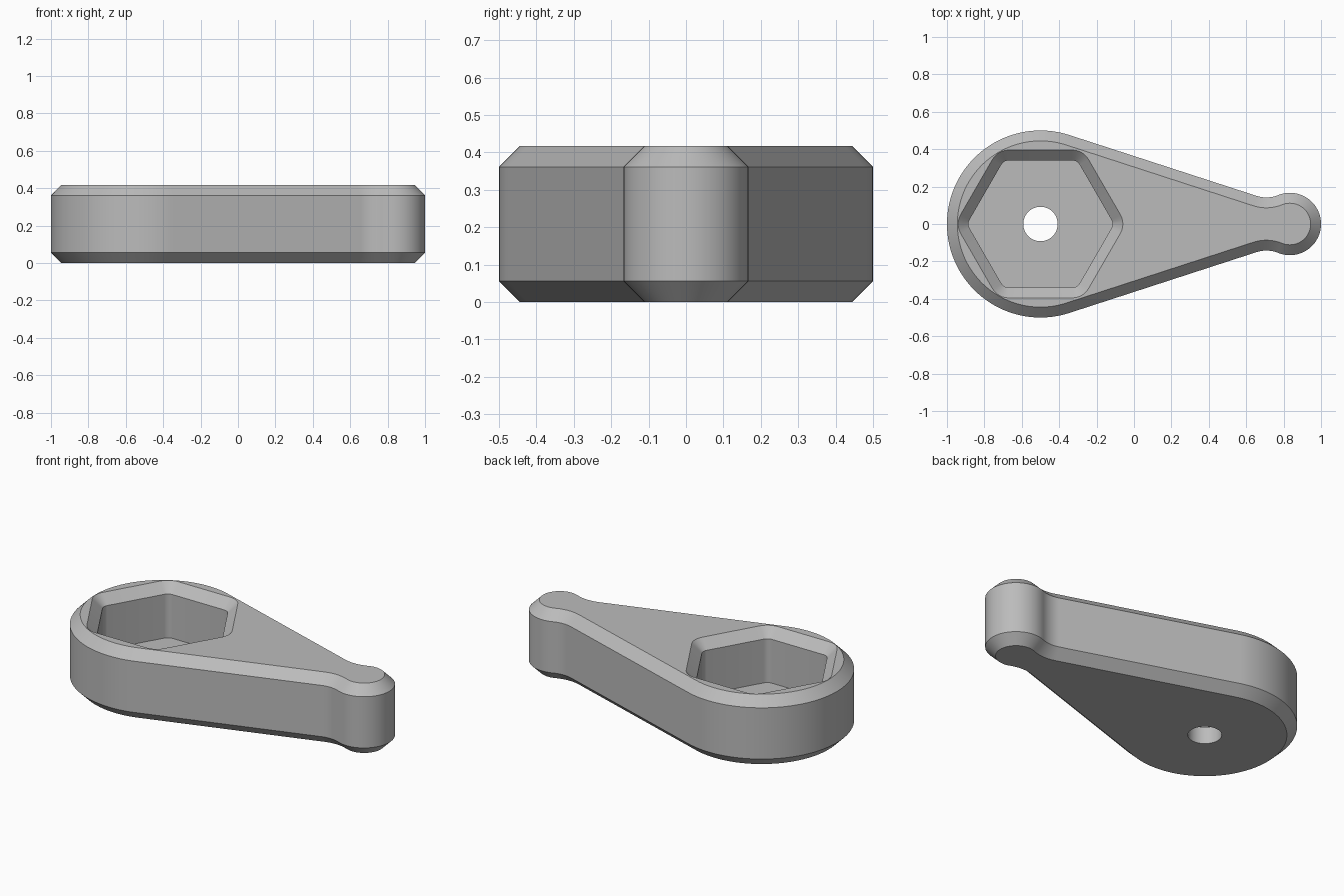
import bpy, bmesh
from math import sin, cos, pi, radians, sqrt, atan2
from mathutils import Vector

cube = bpy.data.objects.get("Cube")
if cube:
    bpy.data.objects.remove(cube)

HEIGHT, CHAMFER, FLOOR = 0.417, 0.0556, 0.1
HEAD, KNOB = Vector((-0.5, 0)), Vector((0.8333, 0))
HEAD_R, KNOB_R, NECK_R = 0.5, 0.1667, 0.1667
SIDE = radians(72)                      # direction the upper straight side faces

grey = bpy.data.materials.new("plain_grey")
grey.use_nodes = True
grey.diffuse_color = (0.5, 0.5, 0.5, 1)
grey.node_tree.nodes["Principled BSDF"].inputs["Base Color"].default_value = grey.diffuse_color


def arc(centre, r, a0, a1, n):
    """Points along an arc, both ends included."""
    angles = [a0 + (a1 - a0) * i / n for i in range(n + 1)]
    return [centre + r * Vector((cos(a), sin(a))) for a in angles]


def handle_outline(inset):
    """Round head, tapering sides, concave neck and round knob."""
    normal = Vector((cos(SIDE), sin(SIDE)))
    along = Vector((-normal.y, normal.x))
    # neck circle touches both the straight side and the knob
    out = normal.dot(HEAD) + HEAD_R + NECK_R - normal.dot(KNOB)
    neck = KNOB + normal * out + along * sqrt((KNOB_R + NECK_R) ** 2 - out ** 2)
    to_neck = atan2(neck.y - KNOB.y, neck.x - KNOB.x)
    upper = arc(KNOB, KNOB_R - inset, 0, to_neck, 24)
    upper += arc(neck, NECK_R + inset, to_neck - pi, SIDE - pi, 12)
    upper += arc(HEAD, HEAD_R - inset, SIDE, pi, 40)
    return upper + [Vector((p.x, -p.y)) for p in upper[-2:0:-1]]


def hex_outline(apothem, r):
    """Hexagon with rounded corners and flats facing front and back."""
    points = []
    for i in range(6):
        a = i * pi / 3
        corner = HEAD + Vector((cos(a), sin(a))) * (apothem - r) / cos(pi / 6)
        points += arc(corner, r, a - pi / 6, a + pi / 6, 6)
    return points


def loft(name, layers):
    """Closed solid through matching outlines at given heights."""
    bm = bmesh.new()
    rings = [[bm.verts.new((p.x, p.y, z)) for p in pts] for pts, z in layers]
    for low, high in zip(rings, rings[1:]):
        for i in range(len(low)):
            j = (i + 1) % len(low)
            bm.faces.new((low[i], low[j], high[j], high[i]))
    bm.faces.new(rings[0][::-1])
    bm.faces.new(rings[-1])
    mesh = bpy.data.meshes.new(name)
    bm.to_mesh(mesh)
    bm.free()
    obj = bpy.data.objects.new(name, mesh)
    mesh.materials.append(grey)
    bpy.context.collection.objects.link(obj)
    return obj


# Chamfered handle body
full, small = handle_outline(0), handle_outline(CHAMFER)
handle = loft("handle_body", [(small, 0), (full, CHAMFER),
                              (full, HEIGHT - CHAMFER), (small, HEIGHT)])

# Nut pocket with a flared mouth, and the bolt hole through its floor
inner, mouth = hex_outline(0.34, 0.045), hex_outline(0.395, 0.1)
above = hex_outline(0.395, 0.1)
pocket = loft("pocket_cutter", [(inner, FLOOR), (inner, HEIGHT - CHAMFER),
                                (mouth, HEIGHT), (above, HEIGHT + 0.1)])
circle = arc(HEAD, 0.092, 0, 2 * pi, 48)[:-1]
hole = loft("hole_cutter", [(circle, -0.1), (circle, HEIGHT)])

for cutter in (pocket, hole):
    cutter.hide_render = True
    cut = handle.modifiers.new(cutter.name, 'BOOLEAN')
    cut.operation, cut.solver, cut.object = 'DIFFERENCE', 'EXACT', cutter

# Bake the cuts, then drop the cutters
graph = bpy.context.evaluated_depsgraph_get()
baked = bpy.data.meshes.new_from_object(handle.evaluated_get(graph))
handle.modifiers.clear()
handle.data = baked
baked.name = "handle_body"
for cutter in (pocket, hole):
    bpy.data.objects.remove(cutter)

# Smooth curves, crisp chamfer edges
bpy.ops.object.select_all(action='DESELECT')
handle.select_set(True)
bpy.context.view_layer.objects.active = handle
bpy.ops.object.shade_smooth_by_angle(angle=radians(30))
